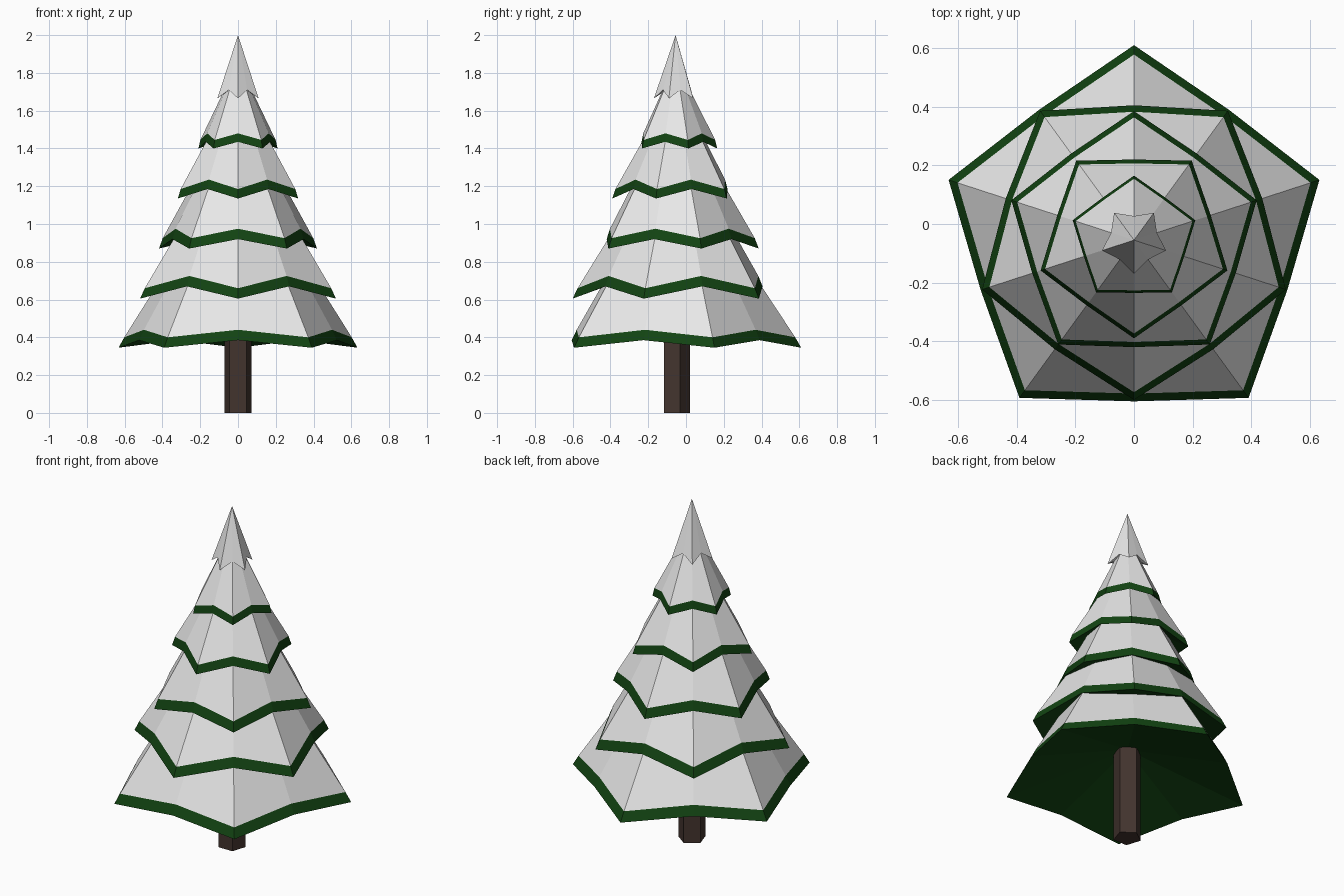
import bpy
import bmesh
from math import radians, cos, sin

cube = bpy.data.objects.get("Cube")
if cube:
    bpy.data.objects.remove(cube, do_unlink=True)

AXIS_Y = -0.055  # the tree's axis sits slightly forward


def material(name, rgb):
    mat = bpy.data.materials.new(name)
    mat.use_nodes = True
    mat.diffuse_color = (*rgb, 1)
    mat.node_tree.nodes["Principled BSDF"].inputs["Base Color"].default_value = (*rgb, 1)
    return mat


snow = material("snow_white", (0.8, 0.8, 0.8))
needles = material("dark_green", (0.006, 0.056, 0.006))
bark = material("bark_brown", (0.055, 0.034, 0.027))


def finish(bm, name, mats):
    bmesh.ops.recalc_face_normals(bm, faces=bm.faces)
    mesh = bpy.data.meshes.new(name)
    bm.to_mesh(mesh)
    bm.free()
    for mat in mats:
        mesh.materials.append(mat)
    obj = bpy.data.objects.new(name, mesh)
    obj.location.y = AXIS_Y
    bpy.context.collection.objects.link(obj)
    return obj


def star_ring(bm, start, corner, notch):
    """Ten points alternating between (radius, z) of a corner and of a notch."""
    ring = []
    for i in range(10):
        r, z = notch if i % 2 else corner
        a = radians(start + 36 * i)
        ring.append(bm.verts.new((r * cos(a), r * sin(a), z)))
    return ring


def fan(bm, ring, z, slot):
    tip = bm.verts.new((0, 0, z))
    for i, v in enumerate(ring):
        bm.faces.new((v, ring[(i + 1) % len(ring)], tip)).material_index = slot


def tier(name, start, corner, notch, apex, hollow, band):
    """Five-cornered snowy skirt with an optional green rim and hollow underside."""
    bm = bmesh.new()
    rim = star_ring(bm, start, corner, notch)
    upper = rim
    if band:
        upper = star_ring(bm, start, (corner[0] * 0.952, corner[1] + band),
                          (notch[0] * 0.952, notch[1] + band))
        for i in range(10):
            j = (i + 1) % 10
            bm.faces.new((rim[i], rim[j], upper[j], upper[i])).material_index = 1
    fan(bm, upper, apex, 0)
    fan(bm, rim, hollow, 1 if band else 0)
    return finish(bm, name, [snow, needles])


# Skirts from bottom to top, each turned by half a side
tiers = [
    ((0.665, 0.345), (0.55, 0.385), 1.36, 0.055),
    ((0.545, 0.605), (0.46, 0.67), 1.50, 0.055),
    ((0.44, 0.87), (0.365, 0.92), 1.65, 0.055),
    ((0.335, 1.135), (0.275, 1.185), 1.75, 0.05),
    ((0.22, 1.40), (0.18, 1.435), 1.86, 0.045),
]
for n, (corner, notch, apex, band) in enumerate(tiers):
    tier(f"branch_tier_{n + 1}", 90 + 180 * (n % 2), corner, notch, apex,
         corner[1] + 0.2, band)

# Snow cap
tier("snow_cap", 270, (0.115, 1.665), (0.082, 1.71), 2.0, 1.74, 0)

# Five-sided trunk
bm = bmesh.new()
base = [bm.verts.new((0.076 * cos(radians(90 + 72 * i)),
                      0.076 * sin(radians(90 + 72 * i)), 0)) for i in range(5)]
face = bm.faces.new(base)
top = bmesh.ops.extrude_face_region(bm, geom=[face])["geom"]
bmesh.ops.translate(bm, vec=(0, 0, 0.6),
                    verts=[g for g in top if isinstance(g, bmesh.types.BMVert)])
finish(bm, "trunk", [bark])
